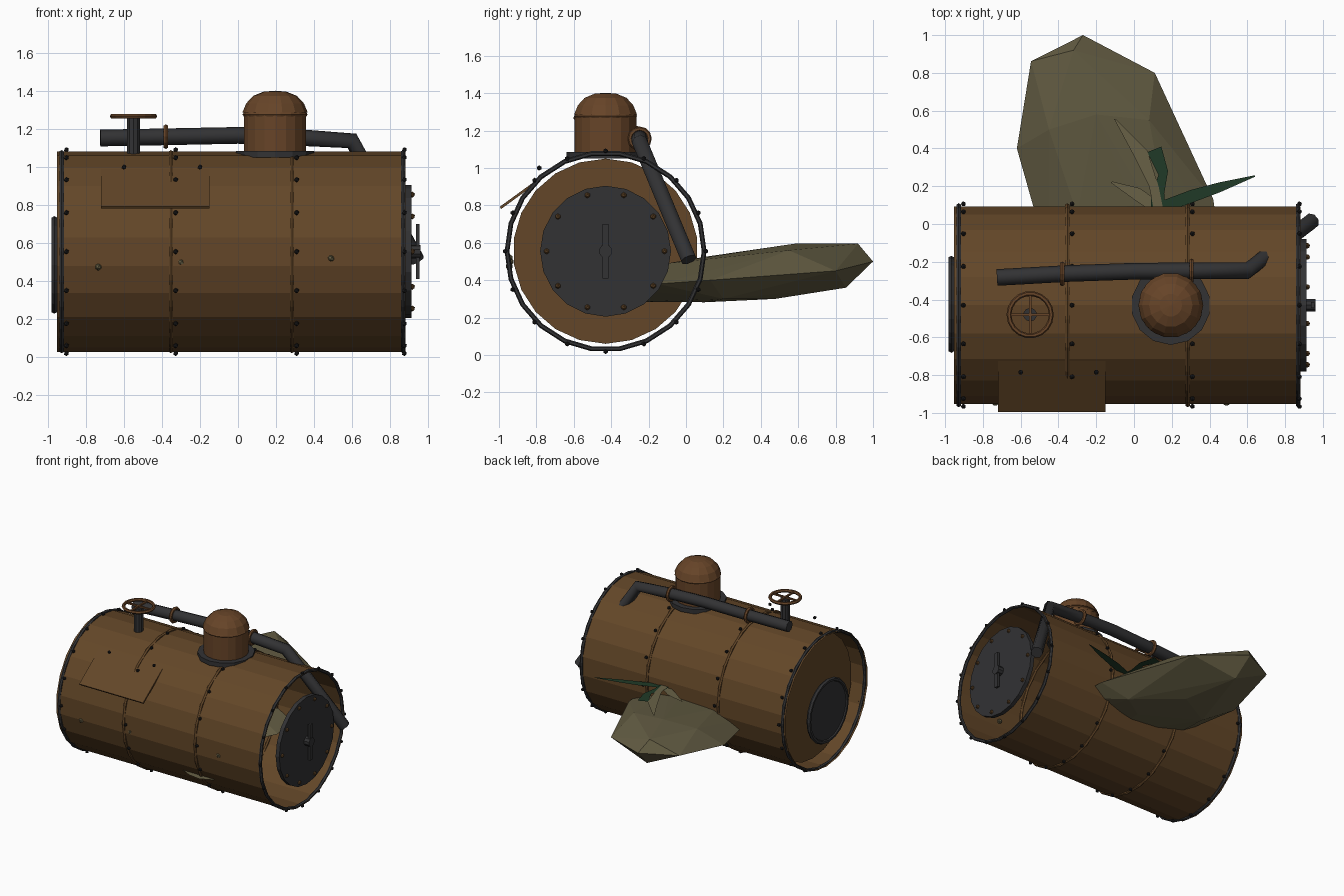
import bpy, bmesh, math
from mathutils import Vector, Matrix

if "Cube" in bpy.data.objects:
    bpy.data.objects.remove(bpy.data.objects["Cube"])

CY, CZ, R = -0.43, 0.555, 0.527   # drum axis position and radius


def material(name, rgb):
    m = bpy.data.materials.new(name)
    m.diffuse_color = (*rgb, 1)
    m.use_nodes = True
    m.node_tree.nodes["Principled BSDF"].inputs["Base Color"].default_value = m.diffuse_color
    return m


RUST = material("rust_brown", (0.125, 0.062, 0.021))
COPPER = material("copper_brown", (0.135, 0.058, 0.021))
IRON = material("dark_iron", (0.032, 0.032, 0.034))
BOLT = material("black_bolt", (0.012, 0.012, 0.013))
STONE = material("olive_stone", (0.125, 0.108, 0.056))
STRAW = material("dry_leaf_olive", (0.14, 0.12, 0.062))
GREEN = material("leaf_green", (0.014, 0.042, 0.02))


def finish(name, bm, mat, smooth=False):
    bmesh.ops.recalc_face_normals(bm, faces=bm.faces[:])
    me = bpy.data.meshes.new(name)
    bm.to_mesh(me)
    bm.free()
    me.materials.append(mat)
    ob = bpy.data.objects.new(name, me)
    bpy.context.collection.objects.link(ob)
    if smooth:
        bpy.context.view_layer.objects.active = ob
        ob.select_set(True)
        bpy.ops.object.shade_smooth_by_angle(angle=math.radians(35))
        ob.select_set(False)
    return ob


def cylinder(name, p0, p1, r, seg, mat, caps=True):
    p0, p1 = Vector(p0), Vector(p1)
    d = p1 - p0
    bm = bmesh.new()
    mx = Matrix.Translation((p0 + p1) / 2) @ d.to_track_quat('Z', 'Y').to_matrix().to_4x4()
    bmesh.ops.create_cone(bm, cap_ends=caps, segments=seg, radius1=r, radius2=r,
                          depth=d.length, matrix=mx)
    return finish(name, bm, mat)


def torus(name, centre, axis, major, minor, seg, mat, sides=6):
    bpy.ops.mesh.primitive_torus_add(major_radius=major, minor_radius=minor,
                                     major_segments=seg, minor_segments=sides)
    ob = bpy.context.object
    ob.name = name
    ob.matrix_world = (Matrix.Translation(centre) @
                       Vector(axis).to_track_quat('Z', 'Y').to_matrix().to_4x4())
    ob.data.materials.append(mat)
    return ob


def box(name, centre, size, mat, rot=Matrix()):
    bm = bmesh.new()
    bmesh.ops.create_cube(bm, size=1, matrix=Matrix.Translation(centre) @ rot @ Matrix.Diagonal((*size, 1)))
    return finish(name, bm, mat)


def studs(name, points, r, mat):
    bm = bmesh.new()
    for p in points:
        bmesh.ops.create_icosphere(bm, subdivisions=1, radius=r, matrix=Matrix.Translation(p))
    return finish(name, bm, mat)


def around(x, radius, n, start=0.0):
    return [(x, CY + radius * math.cos(start + i * math.tau / n),
             CZ + radius * math.sin(start + i * math.tau / n)) for i in range(n)]


# Drum: open thin shell with a vertex row on top
bm = bmesh.new()
ends = [[bm.verts.new(p) for p in around(x, R, 22, math.pi / 2)] for x in (-0.953, 0.882)]
for i in range(22):
    j = (i + 1) % 22
    bm.faces.new((ends[0][i], ends[0][j], ends[1][j], ends[1][i]))
finish("drum_shell", bm, RUST)
cylinder("drum_end_plate", (-0.83, CY, CZ), (-0.82, CY, CZ), 0.495, 22, RUST)

# Rims, hoops and their bolts
for x, mat, name in ((-0.928, IRON, "left_rim"), (0.868, IRON, "right_rim"),
                     (-0.353, RUST, "left_hoop"), (0.284, RUST, "right_hoop")):
    torus(name, (x, CY, CZ), (1, 0, 0), 0.527, 0.013, 22, mat)
    offset = 0.008 if name == "right_rim" else 0.025
    studs(name + "_bolts", around(x + offset, 0.536, 16), 0.014, BOLT)

# Right hatch with bolts and handle
cylinder("right_hatch", (0.882, CY, CZ), (0.914, CY, CZ), 0.35, 20, IRON)
studs("hatch_bolts", around(0.917, 0.315, 10, math.radians(-90 + 18)), 0.016, RUST)
cylinder("handle_hub", (0.91, CY, CZ), (0.96, CY, CZ), 0.036, 10, IRON)
box("handle_bar", (0.947, CY, CZ), (0.018, 0.032, 0.29), IRON)

# Left hatch
cylinder("left_hatch", (-0.972, -0.425, 0.485), (-0.955, -0.425, 0.485), 0.24, 20, IRON)
torus("left_hatch_rim", (-0.967, -0.425, 0.485), (1, 0, 0), 0.24, 0.017, 20, IRON)

# Dome on top
DX = 0.195
cylinder("dome_flange", (DX, CY, 1.05), (DX, CY, 1.085), 0.21, 14, IRON)
cylinder("dome_body", (DX, CY, 1.05), (DX, CY, 1.275), 0.165, 18, COPPER)
torus("dome_seam", (DX, CY, 1.277), (0, 0, 1), 0.16, 0.011, 18, COPPER)
bm = bmesh.new()
profile = [(0.0, 1.402), (0.06, 1.397), (0.115, 1.375), (0.152, 1.335), (0.172, 1.287), (0.0, 1.287)]
vs = [bm.verts.new((r, 0, z)) for r, z in profile]
es = [bm.edges.new(p) for p in zip(vs, vs[1:])]
bmesh.ops.spin(bm, geom=vs + es, cent=(0, 0, 0), axis=(0, 0, 1), angle=math.tau, steps=14)
bmesh.ops.remove_doubles(bm, verts=bm.verts[:], dist=0.0005)
bmesh.ops.translate(bm, verts=bm.verts[:], vec=(DX, CY, 0))
finish("dome_cap", bm, COPPER)

# Bent pipe with clamps
cu = bpy.data.curves.new("pipe", 'CURVE')
cu.dimensions = '3D'
cu.bevel_depth, cu.bevel_resolution, cu.use_fill_caps = 0.044, 2, True
path = [(-0.725, -0.283, 1.153), (-0.35, -0.262, 1.16), (0.0, -0.25, 1.167),
        (0.3, -0.248, 1.157), (0.6, -0.247, 1.138), (0.94, 0.015, 0.51)]
sp = cu.splines.new('POLY')
sp.points.add(len(path) - 1)
for pt, co in zip(sp.points, path):
    pt.co = (*co, 1)
pipe = bpy.data.objects.new("pipe", cu)
bpy.context.collection.objects.link(pipe)
cu.materials.append(IRON)
for i, (x, y, z) in enumerate(((-0.38, -0.264, 1.16), (0.305, -0.248, 1.157))):
    torus(f"pipe_clamp_{i + 1}", (x, y, z), (1, 0, 0), 0.052, 0.013, 12, COPPER)

# Valve wheel
VX, VY = -0.55, -0.48
cylinder("valve_stem", (VX, VY, 1.06), (VX, VY, 1.262), 0.036, 10, IRON)
torus("valve_wheel", (VX, VY, 1.268), (0, 0, 1), 0.112, 0.013, 18, COPPER)
box("valve_spoke_x", (VX, VY, 1.268), (0.22, 0.014, 0.012), COPPER)
box("valve_spoke_y", (VX, VY, 1.268), (0.014, 0.22, 0.012), COPPER)

# Loose repair patch
tilt = Matrix.Rotation(math.atan2(0.2, 0.275), 4, 'X')
box("repair_patch", (-0.435, -0.857, 0.885), (0.57, 0.335, 0.014), RUST, tilt)
studs("patch_bolts", [(-0.6, -0.785, 1.0), (-0.2, -0.785, 1.0)], 0.014, BOLT)

# Faceted boulder
bm = bmesh.new()
for p in [(-0.545, 0.862, 0.5), (-0.27, 1.0, 0.5), (0.11, 0.80, 0.45), (0.42, 0.13, 0.40),
          (0.46, -0.15, 0.38), (0.3, -0.4, 0.36), (-0.1, -0.45, 0.36), (-0.45, -0.2, 0.38),
          (-0.62, 0.40, 0.43), (-0.32, 0.92, 0.595), (-0.2, 0.58, 0.595), (0.08, 0.55, 0.56),
          (-0.45, 0.5, 0.555), (0.0, 0.1, 0.525), (0.2, -0.1, 0.49), (-0.3, 0.05, 0.505),
          (-0.25, 0.855, 0.36), (-0.1, 0.475, 0.30), (0.05, 0.1, 0.282), (-0.4, 0.3, 0.31),
          (0.22, 0.2, 0.30), (0.0, -0.25, 0.285)]:
    bm.verts.new(p)
bmesh.ops.convex_hull(bm, input=bm.verts[:])
finish("boulder", bm, STONE)


# Leaves: a left and a right edge running from root to tip
def leaf(name, left, right, z, mat):
    bm = bmesh.new()
    a = [bm.verts.new((x, y, z)) for x, y in left]
    b = [bm.verts.new((x, y, z)) for x, y in right]
    for i in range(len(a) - 1):
        bm.faces.new((a[i], b[i], b[i + 1], a[i + 1]))
    bmesh.ops.solidify(bm, geom=bm.faces[:], thickness=0.005)
    finish(name, bm, mat)


leaf("dry_leaf_long", [(0.11, 0.05), (0.08, 0.2), (0.0, 0.36), (-0.105, 0.555)],
     [(0.16, 0.05), (0.13, 0.2), (0.07, 0.39), (-0.095, 0.555)], 0.59, STRAW)
leaf("dry_leaf_short", [(0.09, 0.07), (0.0, 0.13), (-0.125, 0.22)],
     [(0.13, 0.12), (0.03, 0.19), (-0.115, 0.225)], 0.58, STRAW)
leaf("green_leaf_up", [(0.09, 0.05), (0.09, 0.15), (0.13, 0.26), (0.07, 0.38)],
     [(0.17, 0.05), (0.16, 0.16), (0.18, 0.28), (0.145, 0.41)], 0.588, GREEN)
leaf("green_leaf_side", [(0.14, 0.12), (0.3, 0.18), (0.45, 0.22), (0.64, 0.258)],
     [(0.16, 0.06), (0.3, 0.11), (0.46, 0.17), (0.64, 0.25)], 0.582, GREEN)
leaf("front_leaf", [(0.2, -0.5), (0.12, -0.87), (0.2, -0.91)],
     [(0.3, -0.5), (0.4, -0.88), (0.3, -0.925)], 0.272, STRAW)

# Pebbles stuck in the front
studs("front_pebbles", [(0.49, -0.945, 0.52), (-0.735, -0.945, 0.475), (-0.3, -0.94, 0.5)], 0.02, STONE)
